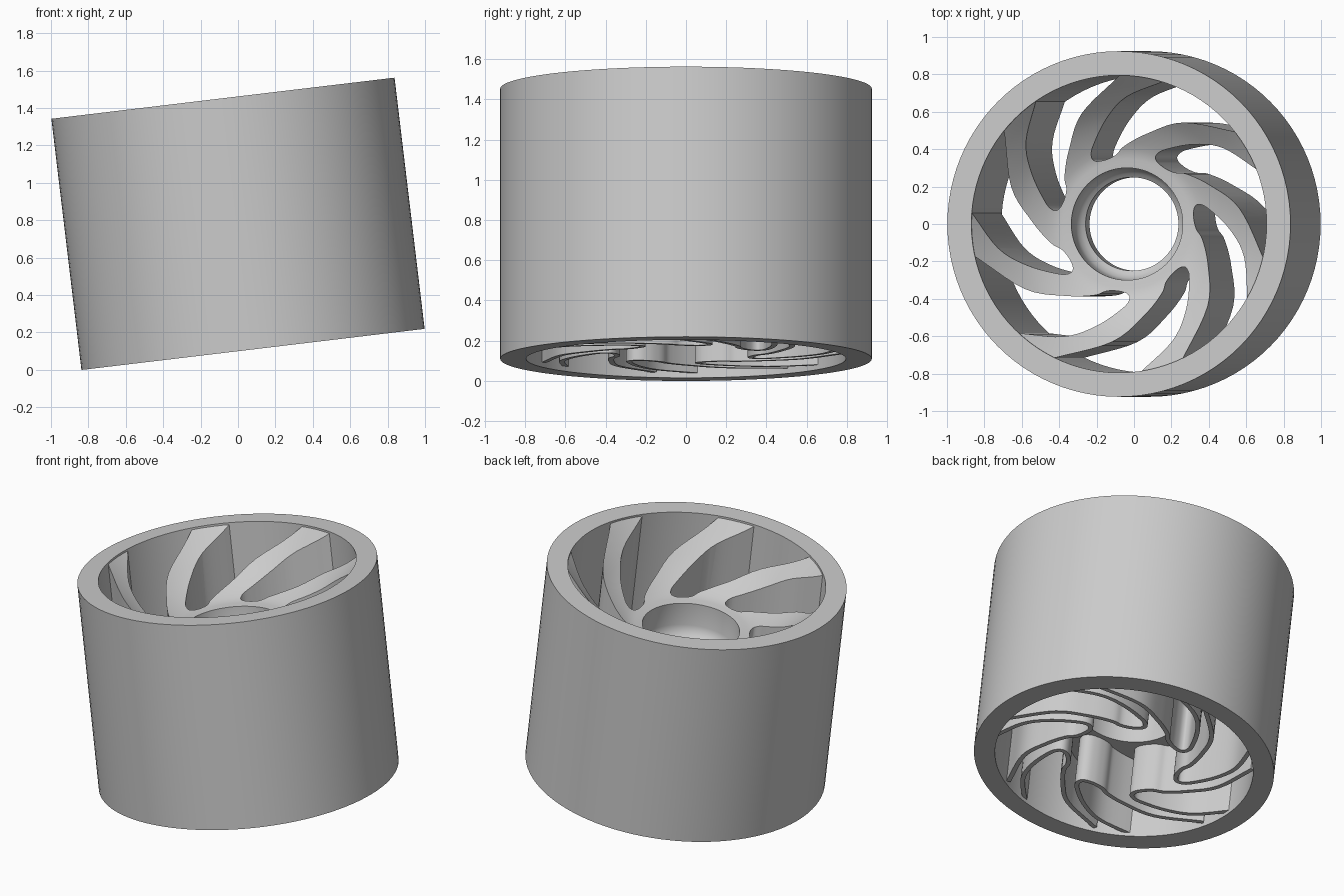
import bpy, bmesh, math
from mathutils import Matrix, Vector

if "Cube" in bpy.data.objects:
    bpy.data.objects.remove(bpy.data.objects["Cube"])

N = 7            # windows / spokes
R, RI, H = 0.924, 0.795, 1.3525
TILT = (Matrix.Translation((0, 0, 0.781)) @ Matrix.Rotation(math.radians(-6.83), 4, 'Y')
        @ Matrix.Translation((0, 0, -H / 2)))


def make(name, bm):
    bmesh.ops.recalc_face_normals(bm, faces=bm.faces)
    bm.transform(TILT)
    me = bpy.data.meshes.new(name)
    bm.to_mesh(me)
    bm.free()
    ob = bpy.data.objects.new(name, me)
    bpy.context.collection.objects.link(ob)
    return ob


def smooth(ob, deg=30):
    bpy.ops.object.select_all(action='DESELECT')
    ob.select_set(True)
    bpy.context.view_layer.objects.active = ob
    bpy.ops.object.shade_smooth_by_angle(angle=math.radians(deg))


def lathe(name, profile, seg=96):
    bm = bmesh.new()
    rings = []
    for i in range(seg):
        a = 2 * math.pi * i / seg
        rings.append([bm.verts.new((r * math.cos(a), r * math.sin(a), z)) for r, z in profile])
    n = len(profile)
    for i in range(seg):
        p, q = rings[i], rings[(i + 1) % seg]
        for j in range(n):
            k = (j + 1) % n
            bm.faces.new((p[j], q[j], q[k], p[k]))
    return make(name, bm)


def spline(pts, steps=5):
    out = []
    P = [2 * pts[0] - pts[1]] + pts + [2 * pts[-1] - pts[-2]]
    for i in range(1, len(P) - 2):
        a, b, c, d = P[i - 1:i + 3]
        for s in range(steps):
            t = s / steps
            out.append(0.5 * (2 * b + (c - a) * t + (2 * a - 5 * b + 4 * c - d) * t * t
                              + (3 * b - a - 3 * c + d) * t ** 3))
    return out + [pts[-1]]


def polar(r, deg):
    return Vector((r * math.cos(math.radians(deg)), r * math.sin(math.radians(deg))))


# Swept window outline, rim -> rounded tip at hub -> rim (radius, degrees)
outline = spline([polar(*p) for p in [
    (0.80, 72.5), (0.68, 88), (0.568, 100), (0.45, 113.5), (0.40, 118), (0.373, 116),
    (0.362, 110), (0.364, 104), (0.378, 98), (0.42, 91), (0.50, 76), (0.633, 59), (0.80, 38)]])

# Outer rim
rim = lathe("rim", [(R, 0), (R, H), (RI, H), (RI, 0)])
smooth(rim)

# Dished core: hub with stepped bore on both ends, rising to the rim
dish = [(p.x, p.y) for p in spline([Vector(p) for p in [
    (0.30, 0.99), (0.40, 1.01), (0.55, 1.10), (0.68, 1.22), (0.80, 1.345)]], 4)]
seat = [(0.30, 0.84), (0.29, 0.805), (0.27, 0.78), (0.25, 0.765)]
bore = seat + [(r, H - z) for r, z in reversed(seat)]
core = lathe("spokes_and_hub", list(reversed(dish)) + bore + [(0.30, 0.36), (0.80, 0.36)])

# Window cutters
bm = bmesh.new()
poly = [polar(0.87, 65)] + outline + [polar(0.87, 30)]
for k in range(N):
    rot = Matrix.Rotation(2 * math.pi * k / N, 2)
    pts = [rot @ p for p in poly]
    lo = [bm.verts.new((p.x, p.y, 0.2)) for p in pts]
    hi = [bm.verts.new((p.x, p.y, 1.5)) for p in pts]
    bm.faces.new(lo)
    bm.faces.new(hi)
    for i in range(len(pts)):
        j = (i + 1) % len(pts)
        bm.faces.new((lo[i], lo[j], hi[j], hi[i]))
cutter = make("window_cutter", bm)
cutter.hide_render = True
mod = core.modifiers.new("windows", 'BOOLEAN')
mod.operation, mod.solver, mod.object = 'DIFFERENCE', 'EXACT', cutter
bpy.context.view_layer.objects.active = core
bpy.ops.object.modifier_apply(modifier=mod.name)
bpy.data.objects.remove(cutter)
smooth(core)

# Thin walls hanging below the core around each window
bm = bmesh.new()
Z0, Z1, T = 0.025, 0.37, 0.028
n = len(outline)
outer = []
for i, p in enumerate(outline):
    t = (outline[min(i + 1, n - 1)] - outline[max(i - 1, 0)]).normalized()
    outer.append(p + T * Vector((t.y, -t.x)))
# keep the offset on the outside of the window
if outer[n // 2].length > outline[n // 2].length:
    outer = [2 * p - q for p, q in zip(outline, outer)]
for k in range(N):
    rot = Matrix.Rotation(2 * math.pi * k / N, 2)
    secs = []
    for p, q in zip(outline, outer):
        p, q = rot @ p, rot @ q
        secs.append([bm.verts.new((v.x, v.y, z)) for v, z in ((p, Z0), (q, Z0), (q, Z1), (p, Z1))])
    for a, b in zip(secs, secs[1:]):
        for j in range(4):
            m = (j + 1) % 4
            bm.faces.new((a[j], b[j], b[m], a[m]))
    bm.faces.new(secs[0])
    bm.faces.new(secs[-1])
smooth(make("window_walls", bm))
